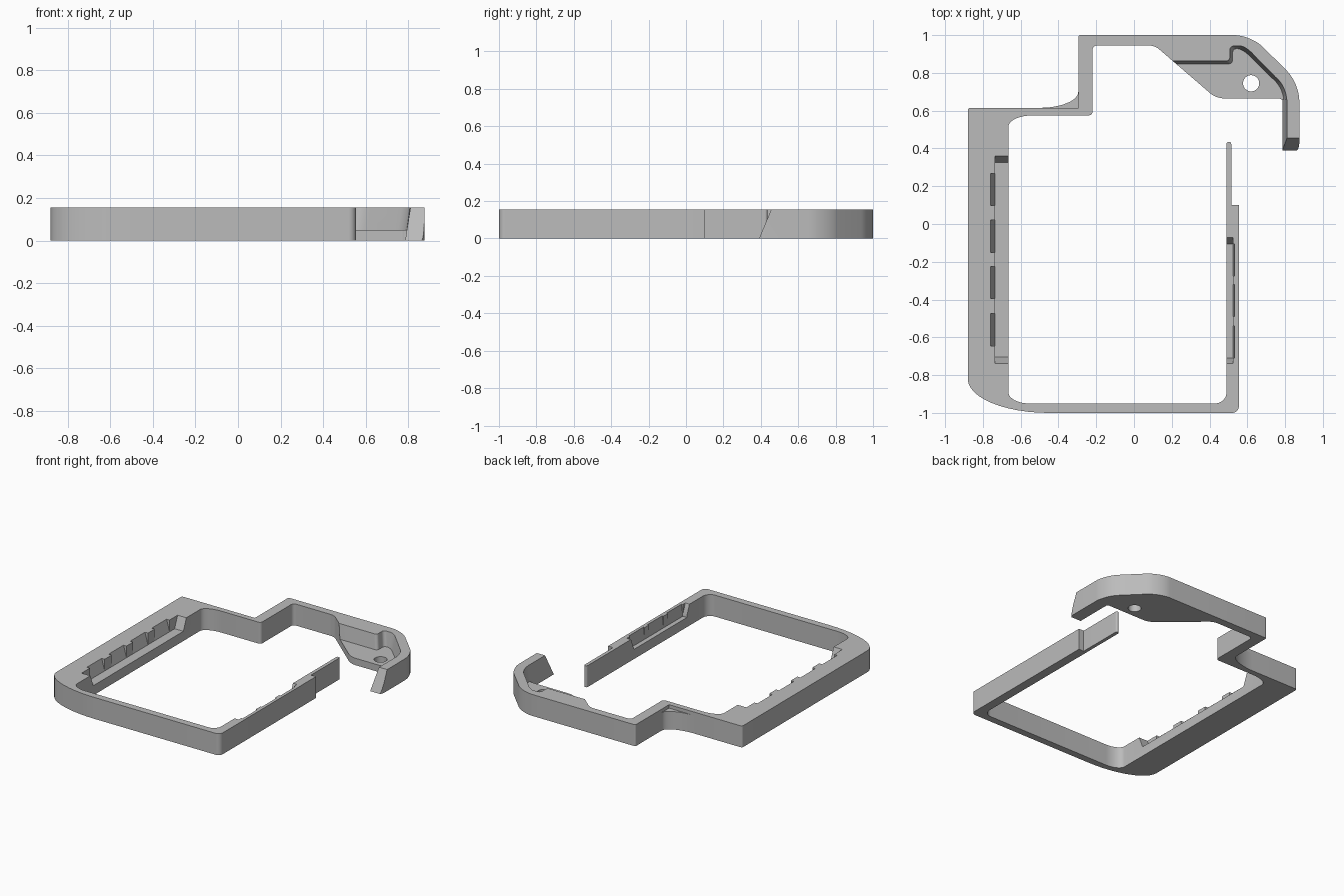
import bpy
import bmesh
import math
from mathutils import Vector

if "Cube" in bpy.data.objects:
    bpy.data.objects.remove(bpy.data.objects["Cube"], do_unlink=True)

HEIGHT = 0.155
FLOOR = 0.07
OVER = 0.17

grey = bpy.data.materials.new("plain grey")
grey.use_nodes = True
grey.diffuse_color = (0.5, 0.5, 0.5, 1)
grey.node_tree.nodes["Principled BSDF"].inputs["Base Color"].default_value = (0.5, 0.5, 0.5, 1)


def corner_arc(a, c, b, steps=12):
    """Elliptical arc from a to b, tangent to the corner at c."""
    turns = [math.pi / 2 * i / steps for i in range(steps + 1)]
    return [c + (a - c) * (1 - math.sin(t)) + (b - c) * (1 - math.cos(t)) for t in turns]


def rounded(corners):
    """Corners are (x, y, trim before, trim after); trims may be left out."""
    out = []
    for i, corner in enumerate(corners):
        c = Vector(corner[:2])
        if len(corner) == 2:
            out.append(c)
            continue
        back = Vector(corners[i - 1][:2]) - c
        ahead = Vector(corners[(i + 1) % len(corners)][:2]) - c
        out += corner_arc(c + back.normalized() * corner[2], c,
                          c + ahead.normalized() * corner[-1])
    return out


def prism(name, points, low, high, axis="z", low_points=None):
    """Extrude a flat outline along an axis, optionally tapering to low_points."""
    place = {"x": lambda p, h: (h, p[0], p[1]),
             "y": lambda p, h: (p[0], h, p[1]),
             "z": lambda p, h: (p[0], p[1], h)}[axis]
    bm = bmesh.new()
    bottom = [bm.verts.new(place(p, low)) for p in low_points or points]
    top = [bm.verts.new(place(p, high)) for p in points]
    bm.faces.new(bottom[::-1])
    bm.faces.new(top)
    for i in range(len(top)):
        bm.faces.new((bottom[i - 1], bottom[i], top[i], top[i - 1]))
    bm.normal_update()
    if bm.calc_volume(signed=True) < 0:
        bmesh.ops.reverse_faces(bm, faces=bm.faces[:])
    mesh = bpy.data.meshes.new(name)
    bm.to_mesh(mesh)
    bm.free()
    mesh.materials.append(grey)
    obj = bpy.data.objects.new(name, mesh)
    bpy.context.scene.collection.objects.link(obj)
    return obj


def combine(target, other, operation="DIFFERENCE"):
    """Apply a boolean to the target and drop the helper object."""
    mod = target.modifiers.new(operation.lower(), "BOOLEAN")
    mod.operation = operation
    mod.solver = "EXACT"
    mod.object = other
    bpy.context.view_layer.update()
    bpy.context.view_layer.objects.active = target
    bpy.ops.object.modifier_apply(modifier=mod.name)
    bpy.data.objects.remove(other, do_unlink=True)


# Open frame with its hooked arm and the bracket plate
frame = prism("open_frame", rounded([
    (-0.88, 0.615, 0.015), (-0.88, -1, 0.18, 0.43), (0.555, -1, 0.035),
    (0.555, 0.10), (0.515, 0.10), (0.515, 0.435, 0.012), (0.49, 0.435, 0.012),
    (0.49, -0.95, 0.06), (-0.665, -0.95, 0.11, 0.06), (-0.665, 0.575, 0.06, 0.13),
    (-0.22, 0.575, 0.02), (-0.22, 0.945, 0.025), (0.11, 0.945, 0.03),
    (0.435, 0.665, 0.04), (0.785, 0.665, 0.02), (0.785, 0.39),
    (0.875, 0.39, 0.015, 0.04), (0.875, 0.745, 0.09), (0.62, 1, 0.09),
    (-0.295, 1, 0.01), (-0.295, 0.615)]), 0, HEIGHT)

# Curved web in the outer step
web = corner_arc(Vector((-0.5, 0.615)), Vector((-0.295, 0.615)), Vector((-0.295, 0.70)))
web += [Vector((-0.27, 0.70)), Vector((-0.27, 0.6)), Vector((-0.5, 0.6))]
combine(frame, prism("web", web, 0, 0.13), "UNION")


# Bracket pocket with leaning walls
def pocket(inset):
    left, right, top, back = 0.505 + inset, 0.81 - inset, 0.865 - inset, 0.945 - inset
    return rounded([
        (0.05, top), (left, top, 0.02), (left, back, 0.022),
        (0.59 - inset, back, 0.025, 0.05), (right, 0.72 - inset / 2, 0.06),
        (right, 0.6), (0.05, 0.6)])


combine(frame, prism("pocket_cutter", pocket(0), 0.05, OVER, "z", pocket(0.017)))

# Screw hole
hole = [Vector((0.62 + 0.043 * math.cos(a), 0.745 + 0.043 * math.sin(a)))
        for a in (math.tau * i / 32 for i in range(32))]
combine(frame, prism("hole_cutter", hole, -0.1, 0.1))

# Leaning inner side and slanted tip of the arm
combine(frame, prism("arm_cutter", [(0.7, -0.02), (0.782, -0.02), (0.8125, OVER), (0.7, OVER)],
                     0.3, 0.66, "y"))
combine(frame, prism("tip_cutter", [(0.3, -0.02), (0.382, -0.02), (0.462, OVER), (0.3, OVER)],
                     0.7, 0.95, "x"))


# Stepped recesses with a row of wedge slots in each side bar
def recess(wall, opening, slot_depth, start, end, slot_starts):
    away = math.copysign(1, wall - opening)
    inside = opening - away * 0.05
    slope = [(start + 0.04, FLOOR), (end - 0.04, FLOOR), (end, OVER), (start, OVER)]
    combine(frame, prism("recess_cutter", slope, min(wall, inside), max(wall, inside), "x"))
    wedge = [(wall, FLOOR), (wall + away * slot_depth, HEIGHT),
             (wall + away * slot_depth, OVER), (inside, OVER), (inside, FLOOR)]
    for y in slot_starts:
        combine(frame, prism("slot_cutter", wedge, y, y + 0.17, "y"))


recess(-0.735, -0.665, 0.024, -0.745, 0.365, (-0.645, -0.395, -0.15, 0.097))
recess(0.523, 0.49, 0.01, -0.745, -0.065, (-0.71, -0.49, -0.275))

# Smooth the curves and keep the hard edges
bpy.ops.object.select_all(action="DESELECT")
frame.select_set(True)
bpy.context.view_layer.objects.active = frame
bpy.ops.object.shade_smooth_by_angle(angle=math.radians(30))
